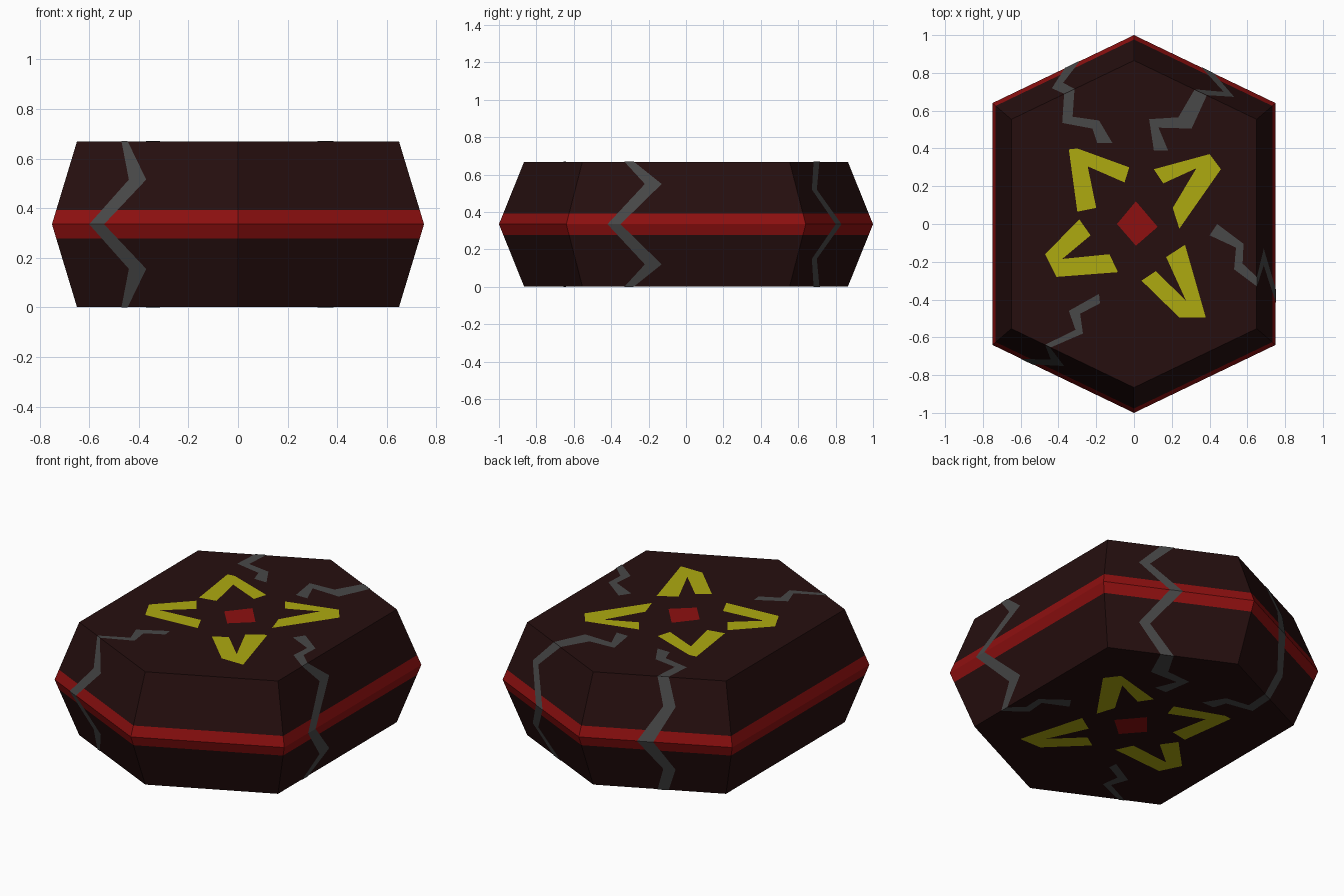
import bpy, bmesh
from mathutils import Vector

if "Cube" in bpy.data.objects:
    bpy.data.objects.remove(bpy.data.objects["Cube"], do_unlink=True)

H = 0.67          # full height
MID = H / 2
TAPER = 0.135     # shrink from the waist to the flat ends
LIFT = 0.002      # height of painted plates above the surface


def material(name, rgb):
    m = bpy.data.materials.new(name)
    m.use_nodes = True
    m.diffuse_color = (*rgb, 1)
    m.node_tree.nodes["Principled BSDF"].inputs["Base Color"].default_value = (*rgb, 1)
    return m


DARK = material("dark maroon", (0.019, 0.0045, 0.0045))
RED = material("red", (0.27, 0.005, 0.005))
GREY = material("grey", (0.065, 0.065, 0.065))
YELLOW = material("yellow", (0.42, 0.40, 0.005))


def finish(name, bm, mats):
    # Turn every face away from the centre of the body
    centre = Vector((0, 0, MID))
    bm.normal_update()
    for f in bm.faces:
        if f.normal.dot(f.calc_center_median() - centre) < 0:
            f.normal_flip()
    me = bpy.data.meshes.new(name)
    bm.to_mesh(me)
    bm.free()
    for m in mats:
        me.materials.append(m)
    ob = bpy.data.objects.new(name, me)
    bpy.context.collection.objects.link(ob)
    return ob


def shrink(z):
    return 1 - TAPER * abs(z - MID) / MID


def plates(name, polys, mat):
    # Each polygon is made on the upper half and mirrored to the lower half
    bm = bmesh.new()
    for poly in polys:
        bm.faces.new([bm.verts.new(p) for p in poly])
        bm.faces.new([bm.verts.new((x, y, H - z)) for x, y, z in poly])
    bmesh.ops.remove_doubles(bm, verts=bm.verts, dist=1e-5)
    return finish(name, bm, [mat])


def strip(pairs):
    return [(a[0], a[1], b[1], b[0]) for a, b in zip(pairs, pairs[1:])]


def on_top(p):
    return (p[0], p[1], H)


def on_side(u, z, sx, sy):
    # u runs along y on the +x side, and along x on the slanted sides
    s = shrink(z)
    if sy == 0:
        return (sx * (0.75 * s + LIFT), u, z)
    return (u, sy * (s - 0.48 * abs(u) + LIFT), z)


# Body: six-sided rings, widest at the waist, with a red belt
HEX = [(0, -1), (0.75, -0.64), (0.75, 0.64), (0, 1), (-0.75, 0.64), (-0.75, -0.64)]
bm = bmesh.new()
rings = []
for z in (LIFT, 0.277, MID, 0.393, H - LIFT):
    s = shrink(z)
    rings.append([bm.verts.new((x * s, y * s, z)) for x, y in HEX])
bm.faces.new(rings[0])
bm.faces.new(rings[-1])
for lo, hi in zip(rings, rings[1:]):
    for i in range(6):
        j = (i + 1) % 6
        f = bm.faces.new((lo[i], lo[j], hi[j], hi[i]))
        f.material_index = int(0.27 < f.calc_center_median().z < 0.4)
finish("body", bm, [DARK, RED])

# Central diamond
plates("centre_diamond",
       [[on_top(p) for p in ((0.01, 0.12), (0.125, -0.015), (0.01, -0.115), (-0.09, 0))]], RED)

# Four chevrons around the diamond
CHEVRONS = {
    "chevron_back_right": [(-.345, .395), (-.30, .40), (-.025, .30), (-.05, .22),
                           (-.245, .305), (-.20, .085), (-.30, .065)],
    "chevron_back_left": [(.105, .29), (.40, .37), (.46, .29), (.24, -.025),
                          (.205, .085), (.33, .295), (.155, .215)],
    "chevron_front_right": [(-.29, .025), (-.23, -.06), (-.38, -.185), (-.13, -.16),
                            (-.085, -.255), (-.41, -.28), (-.47, -.16)],
    "chevron_front_left": [(.27, -.11), (.38, -.495), (.24, -.495), (.04, -.30),
                           (.115, -.25), (.275, -.405), (.17, -.175)],
}
for name, pts in CHEVRONS.items():
    plates(name, [[on_top(p) for p in pts]], YELLOW)

# Cracks: (side direction, edge pairs on the flat face, (u1, u2, z) down the side)
CRACKS = {
    "crack_back_right": ((-1, 1),
        [((-.195, .43), (-.115, .43)), ((-.22, .505), (-.185, .548)),
         ((-.38, .535), (-.325, .568)), ((-.37, .688), (-.315, .714))],
        [(-.37, -.315, H), (-.435, -.375, 0.52), (-.365, -.285, MID)]),
    "crack_back_left": ((1, 1),
        [((.105, .39), (.18, .39)), ((.08, .555), (.13, .51)),
         ((.235, .565), (.305, .505)), ((.32, .711), (.385, .68))],
        [(.32, .385, H), (.475, .53, 0.52), (.355, .42, MID)]),
    "crack_left": ((1, 0),
        [((.44, 0), (.40, -.06)), ((.58, -.105), (.54, -.125)),
         ((.575, -.21), (.53, -.24)), ((.65, -.28), (.65, -.33))],
        [(-.28, -.33, H), (-.13, -.22, 0.55), (-.35, -.42, MID)]),
    "crack_front_right": ((-1, -1),
        [((-.185, -.37), (-.18, -.42)), ((-.345, -.46), (-.285, -.475)),
         ((-.31, -.56), (-.27, -.58)), ((-.47, -.639), (-.44, -.653))],
        [(-.47, -.445, H), (-.44, -.37, 0.515), (-.60, -.54, MID)]),
}
for name, ((sx, sy), flat, side) in CRACKS.items():
    flat = [(on_top(a), on_top(b)) for a, b in flat]
    side = [(on_side(a, z, sx, sy), on_side(b, z, sx, sy)) for a, b, z in side]
    plates(name, strip(flat) + strip(side), GREY)
